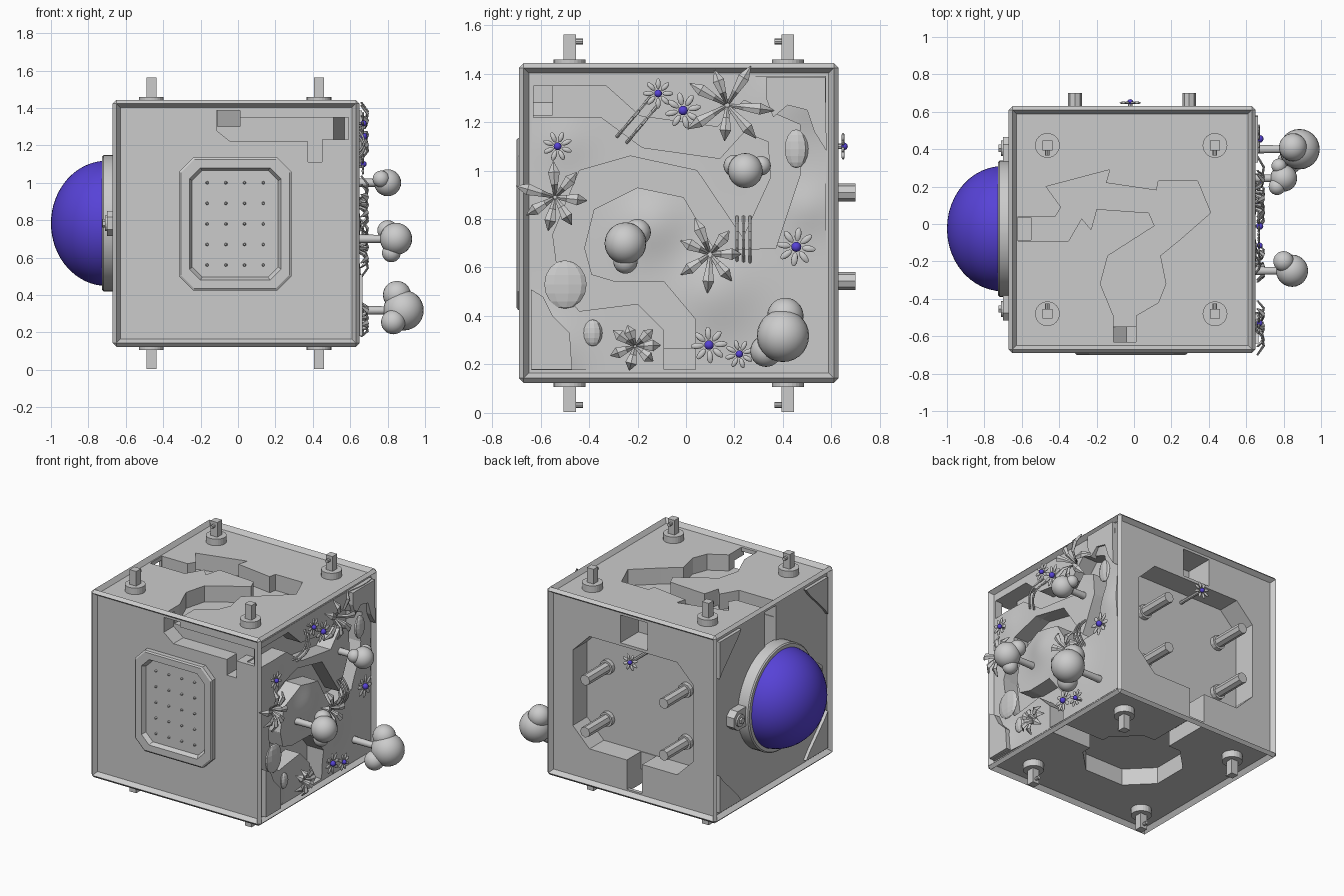
import bpy, bmesh, math, random
from mathutils import Matrix, Vector

if "Cube" in bpy.data.objects:
    bpy.data.objects.remove(bpy.data.objects["Cube"])
random.seed(4)
C = Vector((-0.01, -0.03, 0.783))           # centre of the cube
T = Matrix.Translation


def mk(name, bm, color=None, smooth=None):
    bmesh.ops.recalc_face_normals(bm, faces=bm.faces)
    me = bpy.data.meshes.new(name)
    bm.to_mesh(me)
    bm.free()
    ob = bpy.data.objects.new(name, me)
    bpy.context.collection.objects.link(ob)
    if color:
        mat = bpy.data.materials.get("violet") or bpy.data.materials.new("violet")
        mat.diffuse_color = color
        mat.use_nodes = True
        mat.node_tree.nodes["Principled BSDF"].inputs["Base Color"].default_value = mat.diffuse_color
        me.materials.append(mat)
    if smooth:
        bpy.ops.object.select_all(action='DESELECT')
        bpy.context.view_layer.objects.active = ob
        ob.select_set(True)
        bpy.ops.object.shade_smooth_by_angle(angle=math.radians(smooth))
    return ob


def add_prism(bm, pts, axis, a, b):
    """Extrude a 2D outline between a and b along an axis."""
    place = {'x': lambda p, d: (d, p[0], p[1]), 'y': lambda p, d: (p[0], d, p[1]),
             'z': lambda p, d: (p[0], p[1], d)}[axis]
    lo = [bm.verts.new(place(p, a)) for p in pts]
    hi = [bm.verts.new(place(p, b)) for p in pts]
    bm.faces.new(lo)
    bm.faces.new(hi)
    for i in range(len(pts)):
        j = (i + 1) % len(pts)
        bm.faces.new((lo[i], lo[j], hi[j], hi[i]))


def prism(name, pts, axis, a, b):
    bm = bmesh.new()
    add_prism(bm, pts, axis, a, b)
    return mk(name, bm)


def rect(x0, x1, y0, y1, c=0):
    if not c:
        return [(x0, y0), (x1, y0), (x1, y1), (x0, y1)]
    return [(x0 + c, y0), (x1 - c, y0), (x1, y0 + c), (x1, y1 - c),
            (x1 - c, y1), (x0 + c, y1), (x0, y1 - c), (x0, y0 + c)]


def rod(bm, p, q, r, seg=12, r2=None):
    p, q = Vector(p), Vector(q)
    m = T((p + q) / 2) @ (q - p).to_track_quat('Z', 'Y').to_matrix().to_4x4()
    bmesh.ops.create_cone(bm, cap_ends=True, segments=seg, radius1=r,
                          radius2=r if r2 is None else r2, depth=(q - p).length, matrix=m)


def ball(bm, p, r, scale=(1, 1, 1), rot=Matrix(), u=24, v=14):
    bmesh.ops.create_uvsphere(bm, u_segments=u, v_segments=v, radius=r,
                              matrix=T(p) @ rot @ Matrix.Diagonal((*scale, 1)))


def cut(ob, cutters):
    bpy.context.view_layer.objects.active = ob
    for c in cutters:
        m = ob.modifiers.new("cut", 'BOOLEAN')
        m.operation, m.solver, m.object = 'DIFFERENCE', 'EXACT', c
        bpy.ops.object.modifier_apply(modifier=m.name)


# cube body with raised edge frame
bm = bmesh.new()
bmesh.ops.create_cube(bm, size=1.32, matrix=T(C))
bmesh.ops.bevel(bm, geom=bm.edges[:], offset=0.02, segments=1, affect='EDGES')
bmesh.ops.inset_individual(bm, faces=[f for f in bm.faces if f.calc_area() > 0.5],
                           thickness=0.03, depth=-0.03)
body = mk("cube_body", bm)

# winding channels and recesses
top_path = [(-.62, .04), (-.42, .04), (-.39, .09), (-.47, .2), (-.13, .29), (-.15, .22), (.12, .18),
            (.13, .23), (.34, .23), (.41, .06), (.25, -.08), (.14, -.17), (.17, -.32), (.13, -.42),
            (.01, -.49), (.01, -.63), (-.11, -.63), (-.11, -.49), (-.18, -.32), (-.14, -.17),
            (.11, -.01), (.08, .06), (-.2, .08), (-.23, -.03), (-.28, .03), (-.35, -.09), (-.62, -.09)]
right_path = [(-.63, 1.35), (-.33, 1.35), (-.19, 1.225), (.13, 1.18), (.24, 1.29), (.47, 1.19),
              (.47, .98), (.37, .68), (.12, .67), (-.01, .89), (-.2, .93), (-.38, .84), (-.42, .68),
              (-.39, .57), (-.29, .54), (-.09, .54), (.04, .385), (.04, .18), (-.09, .18), (-.09, .34),
              (-.2, .45), (-.44, .42), (-.52, .51), (-.55, .735), (-.44, 1.0), (-.23, 1.06),
              (.045, 1.0), (.235, .72), (.35, .97), (.34, 1.12), (.24, 1.16), (.14, 1.05),
              (-.18, 1.095), (-.35, 1.22), (-.63, 1.22)]
front_path = [(-.115, 1.385), (-.115, 1.28), (-.04, 1.22), (.375, 1.22), (.375, 1.11), (.45, 1.11),
              (.45, 1.23), (.59, 1.23), (.59, 1.35), (.01, 1.35), (.01, 1.385)]
right_cut = prism("right_cut", right_path, 'x', 0.51, 0.85)
cutters = [prism("top_cut", top_path, 'z', 1.30, 1.6), right_cut,
           prism("front_cut", front_path, 'y', -0.8, -0.55),
           prism("back_cut", rect(-.48, .46, .38, 1.17, .13), 'y', 0.44, 0.8),
           prism("back_slot", rect(-.12, .09, 1.19, 1.385), 'y', 0.40, 0.8),
           prism("back_drain", rect(-.08, .04, .175, .5), 'y', 0.445, 0.8),
           prism("left_cut", rect(-.085, .035, .8, 1.385), 'x', -0.9, -0.55),
           prism("bottom_cut", rect(-.33, .29, -.32, .25, .16), 'z', -0.1, 0.27),
           prism("bottom_run_x", rect(.1, .595, -.09, .04), 'z', -0.1, 0.265),
           prism("bottom_run_y", rect(-.08, .04, .1, .575), 'z', -0.1, 0.26)]
cut(body, cutters)

# rolling meadow on the right side, cut by the same stream
hills = [(-.14, .78, .13, .035), (.12, .50, .16, .035), (.48, 1.32, .14, .035),
         (-.58, .25, .13, .03), (.5, .85, .1, .02), (-.5, 1.12, .1, .012)]
bm = bmesh.new()
bmesh.ops.create_grid(bm, x_segments=44, y_segments=44, size=0.607)
for v in bm.verts:
    y, z = v.co.x + C.y, v.co.y + C.z
    h = sum(a * math.exp(-((y - hy) ** 2 + (z - hz) ** 2) / s ** 2) for hy, hz, s, a in hills)
    v.co = (0.622 + h, y, z)
back = bmesh.ops.extrude_face_region(bm, geom=bm.faces[:] + bm.edges[:] + bm.verts[:])
for v in (g for g in back['geom'] if isinstance(g, bmesh.types.BMVert)):
    v.co.x = 0.57
meadow = mk("meadow_terrain", bm)
cut(meadow, [right_cut])
bpy.ops.object.select_all(action='DESELECT')
meadow.select_set(True)
bpy.ops.object.shade_smooth_by_angle(angle=math.radians(35))
for c in cutters:
    bpy.data.objects.remove(c)

# rock ledges and flat stones on the meadow
bm = bmesh.new()
add_prism(bm, [(-.64, .18), (-.47, .18), (-.48, .33), (-.55, .4), (-.59, .48), (-.64, .51)], 'x', .62, .665)
add_prism(bm, [(.58, 1.08), (.53, 1.16), (.5, 1.25), (.42, 1.27), (.36, 1.22), (.33, 1.3), (.33, 1.385),
               (.575, 1.385)], 'x', .62, .662)
for y, z, ry, rz in ((-.5, .53, .09, .1), (.455, 1.09, .05, .08), (-.385, .33, .04, .055)):
    ball(bm, (.625, y, z), 1, (.022, ry, rz), u=9, v=8)
mk("meadow_rocks", bm)

# trees: trunk and leafy balls
trees = {"large_tree": [(.885, .40, .318, .108), (.85, .41, .40, .075), (.83, .33, .255, .065)],
         "middle_tree": [(.845, -.25, .70, .086), (.80, -.20, .745, .055), (.82, -.25, .625, .05)],
         "small_tree": [(.80, .245, 1.0, .072), (.765, .20, 1.02, .045), (.775, .31, 1.02, .04)]}
for name, balls in trees.items():
    bm = bmesh.new()
    x, y, z, r = balls[0]
    rod(bm, (.55, y, z), (x, y, z), .025, 10, .02)
    for bx, by, bz, br in balls:
        ball(bm, (bx, by, bz), br)
    mk(name, bm, smooth=40)

# star shaped leaf plants
for n, (y, z, r) in enumerate([(-.54, .89, .17), (.17, 1.27, .19), (.10, .655, .16), (-.21, .275, .12)]):
    bm = bmesh.new()
    for i in range(7):
        a = i * math.tau / 7 + random.uniform(-.2, .2)
        L = r * random.uniform(.75, 1.05)
        rows = []
        for t, w, x in ((.05, .006, .635), (.35, .014, .69), (.7, .024, .70), (1, .002, .665)):
            rows.append([bm.verts.new((x - abs(s) * .008, y + math.cos(a) * t * L - math.sin(a) * s * w,
                                       z + math.sin(a) * t * L + math.cos(a) * s * w)) for s in (-1, 0, 1)])
        for p, q in zip(rows, rows[1:]):
            for k in (0, 1):
                bm.faces.new((p[k], p[k + 1], q[k + 1], q[k]))
    leaf = mk("leaf_plant_%d" % n, bm)
    leaf.modifiers.new("thickness", 'SOLIDIFY').thickness = .005


# flowers with violet centres
VIOLET = (.095, .055, .68, 1)


def flower(n, y, z, r, base=Matrix()):
    bm, dot = bmesh.new(), bmesh.new()
    rod(bm, (.59, y, z), (.668, y, z), .008, 6)
    for i in range(8):
        rot = Matrix.Rotation(i * math.tau / 8 + n, 4, 'X')
        ball(bm, Vector((.668, y, z)) + rot @ Vector((0, r * .65, 0)), 1,
             (.007, r * .36, r * .17), rot, 8, 6)
    ball(dot, (.672, y, z), r * .26, u=12, v=8)
    for part, b, c in (("petals", bm, None), ("centre", dot, VIOLET)):
        b.transform(base)
        mk("flower_%s_%d" % (part, n), b, c, 40)


for n, (y, z, r) in enumerate([(-.115, 1.318, .062), (-.012, 1.248, .075), (-.53, 1.10, .062),
                               (.455, .685, .08), (.095, .28, .075), (.22, .243, .06)]):
    flower(n, y, z, r)

# little arched footbridges over the stream
bm = bmesh.new()
for p, q in [((-.285, 1.14), (-.15, 1.30)), ((-.245, 1.115), (-.12, 1.265))] + \
            [((y, .62), (y, .81)) for y in (.21, .237, .264)]:
    arc = [(.625 + .05 * math.sin(math.pi * t / 6), p[0] + (q[0] - p[0]) * t / 6,
            p[1] + (q[1] - p[1]) * t / 6) for t in range(7)]
    for a, b in zip(arc, arc[1:]):
        rod(bm, a, b, .007, 6)
mk("footbridges", bm)

# glass dome on the left with ring, lugs and bolts
bm = bmesh.new()
ball(bm, (-.70, -.025, .783), 1, (.30, .335, .335), u=48, v=32)
bmesh.ops.bisect_plane(bm, geom=bm.verts[:] + bm.edges[:] + bm.faces[:], plane_co=(-.68, 0, 0),
                       plane_no=(1, 0, 0), clear_outer=True)
mk("glass_dome", bm, VIOLET, 40)
bm = bmesh.new()
ang = [i * math.tau / 48 for i in range(48)]
rings = [[bm.verts.new((x, -.025 + r * math.cos(a), .783 + r * math.sin(a))) for a in ang]
         for x, r in ((-.63, .365), (-.718, .365), (-.726, .357), (-.726, .33), (-.63, .33))]
for p, q in zip(rings, rings[1:] + rings[:1]):
    for i in range(48):
        j = (i + 1) % 48
        bm.faces.new((p[i], p[j], q[j], q[i]))
mk("dome_ring", bm, smooth=40)
bm = bmesh.new()
for s in (1, -1):
    y = -.025 + s * .43
    add_prism(bm, [(y - s * .085, .715), (y + s * .02, .715), (y + s * .06, .75), (y + s * .06, .816),
                   (y + s * .02, .85), (y - s * .085, .85)], 'x', -.70, -.63)
    rod(bm, (-.69, y, .783), (-.712, y, .783), .042, 16)
    rod(bm, (-.70, y, .783), (-.724, y, .783), .022, 6)
    for t in (1, -1):       # corner gussets
        gy, gz = C.y + s * .6, C.z + t * .6
        add_prism(bm, [(gy, gz), (gy - s * .24, gz), (gy - s * .20, gz - t * .05),
                       (gy - s * .03, gz - t * .22), (gy, gz - t * .26)], 'x', -.662, -.62)
mk("dome_lugs_and_gussets", bm)

# front studded panel
bm = bmesh.new()
loops = [[bm.verts.new((x, y, z)) for x, z in rect(-.315 + d, .285 - d, .425 + d, 1.135 - d, .075 - d * .3)]
         for d, y in ((0, -.64), (0, -.693), (.01, -.70), (.055, -.70), (.07, -.672))]
for p, q in zip(loops, loops[1:]):
    for i in range(8):
        j = (i + 1) % 8
        bm.faces.new((p[i], p[j], q[j], q[i]))
bm.faces.new(loops[-1])
bm.faces.new(loops[0])
mk("front_panel", bm)
bm = bmesh.new()
for i in range(4):
    for j in range(5):
        p = Vector((-.165 + i * .1, -.668, .56 + j * .11))
        rod(bm, p, p + Vector((0, -.018, 0)), .010, 6, .005)
mk("panel_studs", bm)

# locking pegs above and below
bm = bmesh.new()
for s in (1, -1):
    zf = lambda d: C.z + s * d
    for x in (-.463, .433):
        for y, n in ((-.48, 1), (.42, -1)):
            rod(bm, (x, y, zf(.62)), (x, y, zf(.676)), .066, 24)
            add_prism(bm, rect(x - .026, x + .026, y - .026, y + .026), 'z', zf(.66), zf(.779))
            rod(bm, (x, y, zf(.75)), (x, y + n * .055, zf(.75)), .012, 8)
mk("locking_pegs", bm)

# rear posts and the lone rear flower
bm = bmesh.new()
for x in (-.315, .295):
    for z in (.545, .91):
        rod(bm, (x, .42, z), (x, .70, z), .037, 8)
        rod(bm, (x, .42, z), (x, .47, z), .05, 12)
mk("rear_posts", bm)
flower(9, 0, 0, .06, T((-.02, -.02, 1.10)) @ Matrix.Rotation(math.pi / 2, 4, 'Z'))
bm = bmesh.new()
rod(bm, (-.02, .43, 1.10), (-.02, .645, 1.10), .012, 8)
mk("rear_flower_stem", bm)
